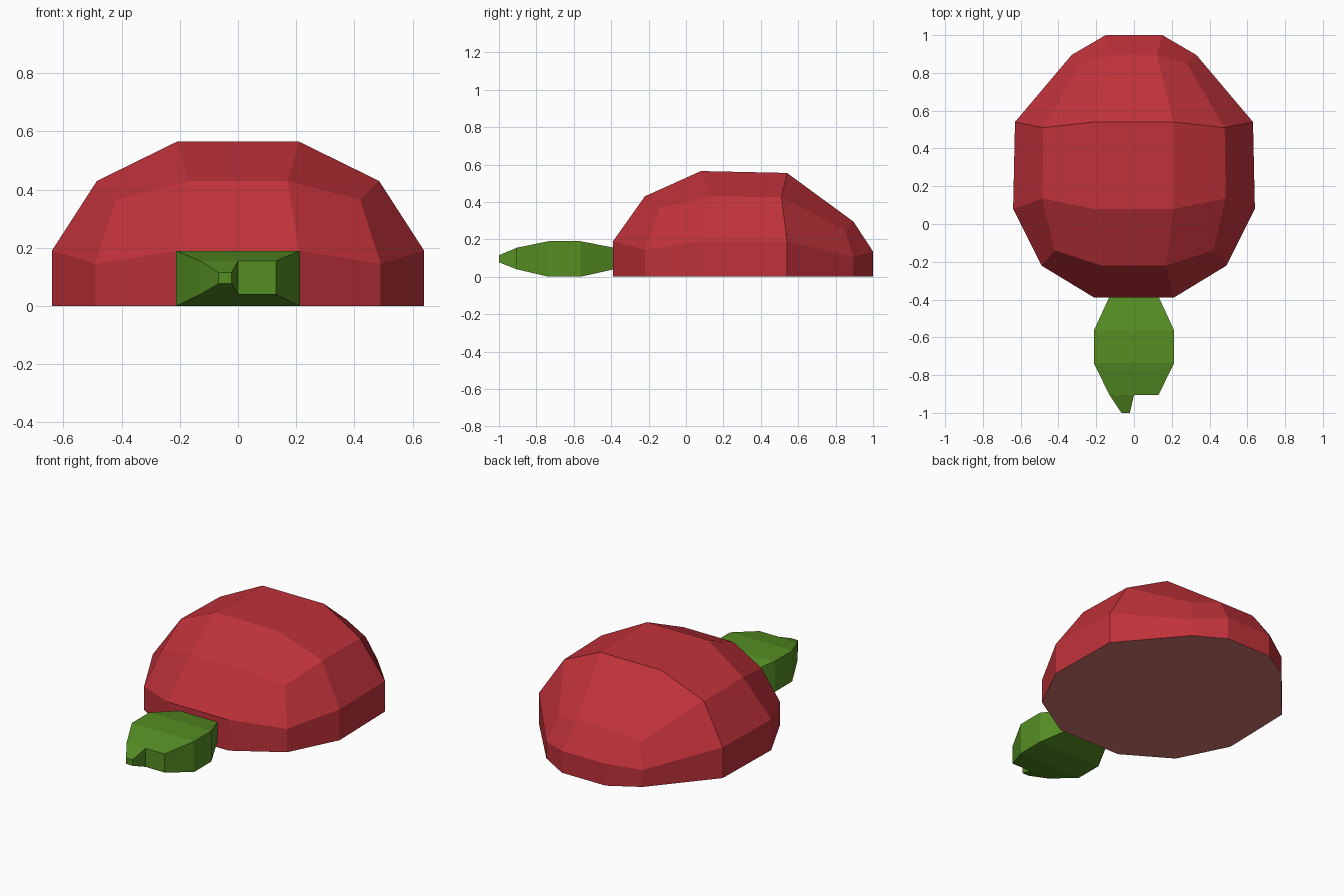
import bpy, bmesh

if "Cube" in bpy.data.objects:
    bpy.data.objects.remove(bpy.data.objects["Cube"])


def material(name, rgb):
    """Flat colour given as sRGB 0-255, stored linear."""
    m = bpy.data.materials.new(name)
    lin = [((c / 255 + 0.055) / 1.055) ** 2.4 for c in rgb]
    m.diffuse_color = (*lin, 1)
    m.use_nodes = True
    m.node_tree.nodes["Principled BSDF"].inputs["Base Color"].default_value = m.diffuse_color
    return m


red = material("shell red", (192, 50, 58))
green = material("skin green", (85, 142, 35))
belly_tan = material("belly tan", (205, 118, 111))


def finish(bm, name, mats):
    bmesh.ops.recalc_face_normals(bm, faces=bm.faces)
    mesh = bpy.data.meshes.new(name)
    for m in mats:
        mesh.materials.append(m)
    if len(mats) > 1:
        # the flat underside takes the second colour
        bm.normal_update()
        for f in bm.faces:
            f.material_index = 1 if f.normal.z < -0.9 else 0
    bm.to_mesh(mesh)
    bm.free()
    obj = bpy.data.objects.new(name, mesh)
    bpy.context.collection.objects.link(obj)
    return obj


def ring(bm, half):
    """Full ring from its right half: front to back, then mirrored back to front."""
    pts = half + [(-x, y, z) for x, y, z in reversed(half)]
    return [bm.verts.new(p) for p in pts]


def bridge(bm, a, b):
    n = len(a)
    for i in range(n):
        j = (i + 1) % n
        bm.faces.new((a[i], a[j], b[j], b[i]))


# Shell: half of a rounded cube, three rings and a flat top
rim = [(.21, -.39, .19), (.49, -.22, .145), (.64, .08, .19),
       (.63, .54, .19), (.33, .895, .105), (.15, 1, .135)]
shoulder = [(.17, -.22, .43), (.42, -.14, .365), (.485, .135, .43),
            (.48, .51, .425), (.28, .85, .25), (.12, .895, .295)]
top = [(.21, .08, .565), (.21, .54, .555)]

bm = bmesh.new()
r0 = ring(bm, [(x, y, 0) for x, y, z in rim])
r1 = ring(bm, rim)
r2 = ring(bm, shoulder)
t = ring(bm, top)                      # right front, right back, left back, left front
bridge(bm, r0, r1)
bridge(bm, r1, r2)
bm.faces.new(t)
for k in range(4):
    i = 3 * k                          # rounded corner, then the side beside it
    bm.faces.new((r2[i], r2[i + 1], r2[i + 2], t[k]))
    bm.faces.new((r2[i + 2], r2[(i + 3) % 12], t[(k + 1) % 4], t[k]))
bm.faces.new(r0)
finish(bm, "shell", [red, belly_tan])


def loft(name, sections):
    """Rectangular sections (y, x0, x1, z0, z1) joined front to back."""
    bm = bmesh.new()
    loops = [[bm.verts.new(p) for p in ((x0, y, z0), (x1, y, z0), (x1, y, z1), (x0, y, z1))]
             for y, x0, x1, z0, z1 in sections]
    for a, b in zip(loops, loops[1:]):
        bridge(bm, a, b)
    bm.faces.new(loops[0])
    bm.faces.new(loops[-1])
    return finish(bm, name, [green])


# Head and the small off-centre snout
loft("head", [(-.905, -.13, .13, .04, .155), (-.735, -.213, .213, 0, .19),
              (-.565, -.213, .213, 0, .19), (-.385, -.13, .13, .04, .155)])
loft("snout", [(-1, -.067, -.022, .077, .115), (-.905, -.13, 0, .04, .155)])
